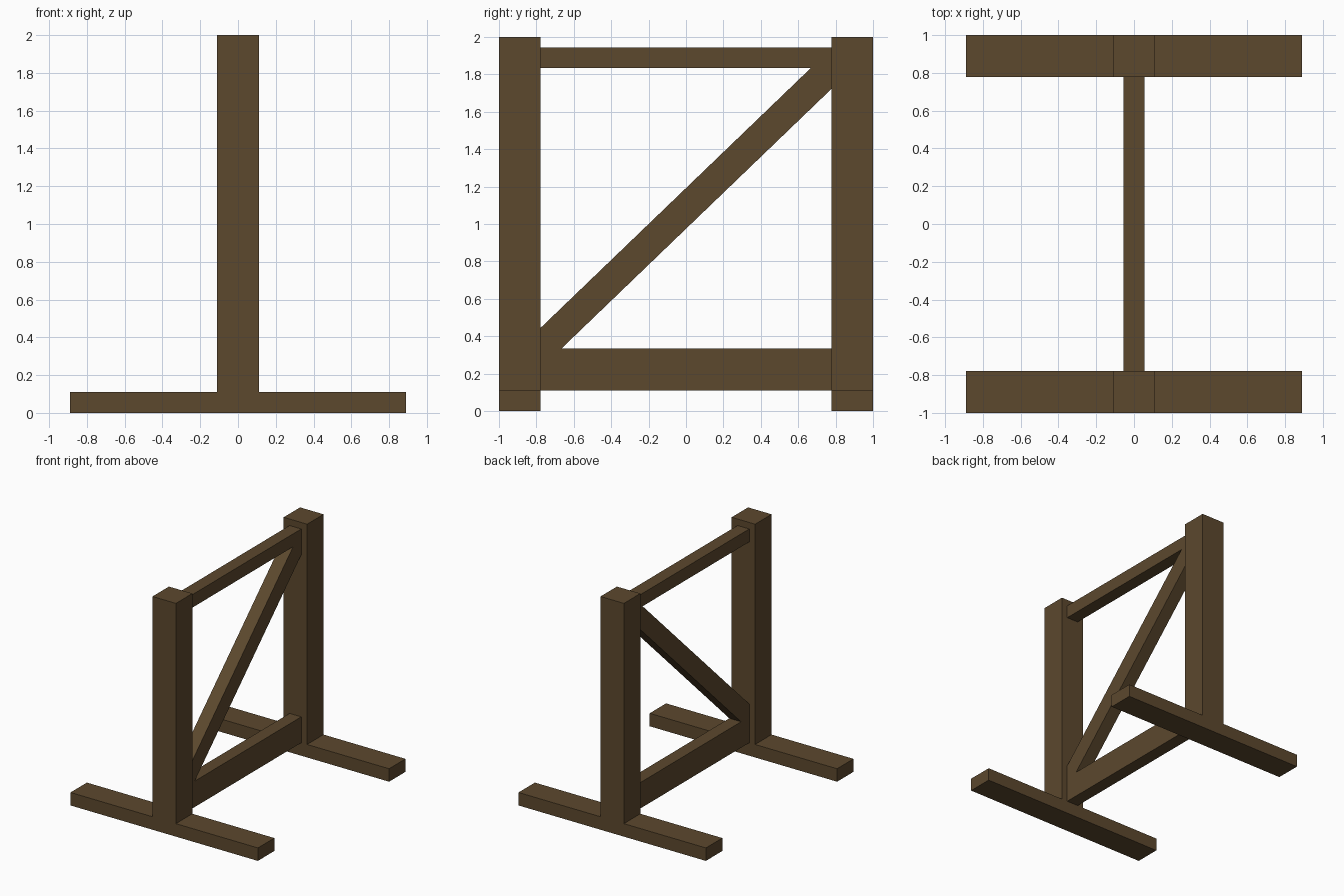
import bpy, bmesh
from mathutils import Vector

if "Cube" in bpy.data.objects:
    bpy.data.objects.remove(bpy.data.objects["Cube"])

wood = bpy.data.materials.new("dark_wood")
wood.diffuse_color = (0.107, 0.065, 0.027, 1)
wood.use_nodes = True
wood.node_tree.nodes["Principled BSDF"].inputs["Base Color"].default_value = wood.diffuse_color


def extrude_profile(name, points, direction):
    """Extrude a flat closed outline into a solid."""
    bm = bmesh.new()
    face = bm.faces.new([bm.verts.new(p) for p in points])
    result = bmesh.ops.extrude_face_region(bm, geom=[face], use_keep_orig=True)
    verts = [g for g in result["geom"] if isinstance(g, bmesh.types.BMVert)]
    bmesh.ops.translate(bm, verts=verts, vec=Vector(direction))
    bmesh.ops.recalc_face_normals(bm, faces=bm.faces)
    mesh = bpy.data.meshes.new(name)
    bm.to_mesh(mesh)
    bm.free()
    mesh.materials.append(wood)
    obj = bpy.data.objects.new(name, mesh)
    bpy.context.collection.objects.link(obj)
    return obj


U = 1 / 9           # timber module
INNER = 7 * U       # inner face of the posts
HALF = U / 2        # half thickness of the rails

# Two end frames: post standing on a wide foot
half = [(8 * U, 0), (8 * U, U), (U, U), (U, 2)]
outline = half + [(-x, z) for x, z in reversed(half)]
for name, y in (("front_post_and_foot", -1), ("back_post_and_foot", INNER)):
    extrude_profile(name, [(x, y, z) for x, z in outline], (0, 2 * U, 0))

# Rails and diagonal brace, outlined in the side (y, z) plane
low, high = 3 * U, 16.5 * U
sides = {
    "lower_rail": [(-INNER, U), (INNER, U), (INNER, low), (-INNER, low)],
    "upper_rail": [(-INNER, high), (INNER, high), (INNER, high + U), (-INNER, high + U)],
    "diagonal_brace": [(-INNER, low), (-INNER + U, low), (INNER, high - U),
                       (INNER, high), (INNER - U, high), (-INNER, low + U)],
}
for name, pts in sides.items():
    extrude_profile(name, [(-HALF, y, z) for y, z in pts], (U, 0, 0))
